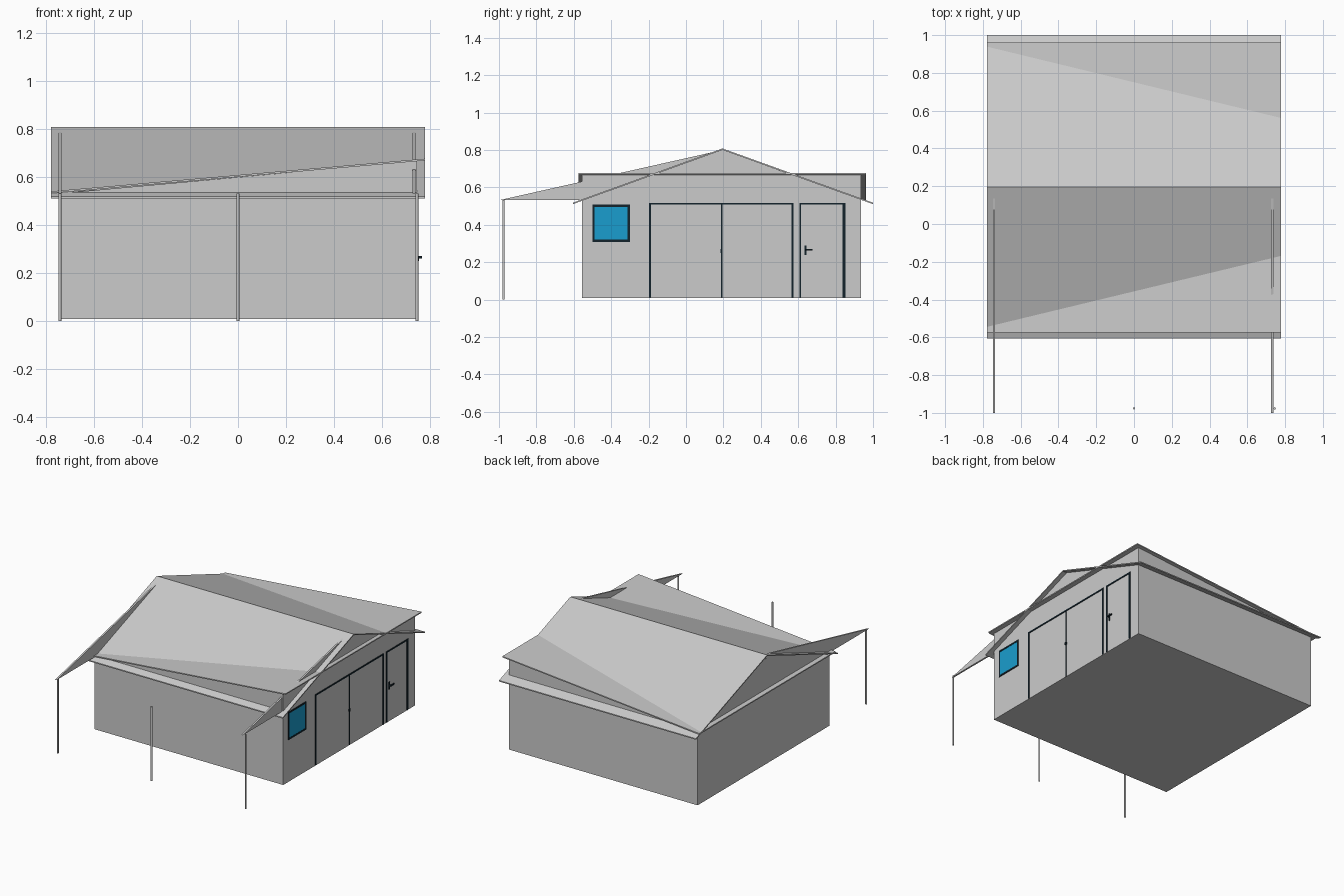
import bpy, bmesh
from mathutils import Vector

if "Cube" in bpy.data.objects:
    bpy.data.objects.remove(bpy.data.objects["Cube"])


def mat(name, col):
    m = bpy.data.materials.new(name)
    m.diffuse_color = col
    m.use_nodes = True
    m.node_tree.nodes["Principled BSDF"].inputs["Base Color"].default_value = m.diffuse_color
    return m


DARK = mat("dark_trim", (0.006, 0.016, 0.024, 1))
BLUE = mat("blue_glass", (0.01, 0.34, 0.62, 1))


def finish(name, bm, m=None):
    bmesh.ops.recalc_face_normals(bm, faces=bm.faces)
    me = bpy.data.meshes.new(name)
    bm.to_mesh(me)
    bm.free()
    ob = bpy.data.objects.new(name, me)
    bpy.context.collection.objects.link(ob)
    if m:
        me.materials.append(m)
    return ob


def prism(name, pts, axis, a, b, m=None):
    """Extrude a profile from a to b: (y, z) points along x, or (x, z) points along y."""
    bm = bmesh.new()
    to3 = (lambda p: (a, p[0], p[1])) if axis == 'x' else (lambda p: (p[0], a, p[1]))
    f = bm.faces.new([bm.verts.new(to3(p)) for p in pts])
    r = bmesh.ops.extrude_face_region(bm, geom=[f])
    d = Vector((b - a, 0, 0)) if axis == 'x' else Vector((0, b - a, 0))
    bmesh.ops.translate(bm, vec=d, verts=[v for v in r['geom'] if isinstance(v, bmesh.types.BMVert)])
    return finish(name, bm, m)


def box(name, x0, x1, y0, y1, z0, z1, m=None):
    return prism(name, [(y0, z0), (y1, z0), (y1, z1), (y0, z1)], 'x', x0, x1, m)


W = 0.746           # wall half width
R = 0.778           # roof half width
Y0, Y1 = -0.555, 0.935
TOP = 0.531
T = 0.008           # sheet thickness

# Walls with gable ends
prism("house_walls", [(Y0, 0.008), (Y1, 0.008), (Y1, TOP), (0.195, 0.801), (Y0, TOP)], 'x', -W, W)

# Gable roof sheets
prism("gable_roof", [(-0.605, 0.518), (0.195, 0.808), (1.0, 0.518),
                     (1.0, 0.510), (0.195, 0.800), (-0.605, 0.510)], 'x', -R, R)

# Single-slope roof crossing the gable, with the wedge of wall beneath it
prism("slope_wall", [(-W, TOP), (W, TOP), (W, 0.667)], 'y', Y0, Y1)
prism("slope_roof", [(-R, 0.540), (R, 0.676), (R, 0.676 - T), (-R, 0.540 - T)], 'y', -0.575, 0.962)

# Thin triangular porch side panels and posts
for side, x in (("left", -0.741), ("right", 0.732)):
    prism(side + "_porch_panel", [(-1.0, TOP), (-0.54, TOP), (0.165, 0.76), (0.165, 0.793)],
          'x', x - 0.006, x + 0.006)
for side, x in (("left", -0.741), ("middle", 0.0), ("right", 0.745)):
    bm = bmesh.new()
    bmesh.ops.create_cone(bm, cap_ends=True, segments=12, radius1=0.006, radius2=0.006, depth=TOP)
    bmesh.ops.translate(bm, vec=(x, -0.976, TOP / 2), verts=bm.verts)
    finish(side + "_porch_post", bm)

# Window on the right wall
F = W + 0.004
box("window_glass", W - 0.005, W + 0.002, -0.495, -0.305, 0.313, 0.503, BLUE)


def bars(name, items, x1=F):
    for i, (y0, y1, z0, z1) in enumerate(items):
        box(f"{name}_{i + 1}", W - 0.005, x1, y0, y1, z0, z1, DARK)


bars("window_frame", [(-0.500, -0.488, 0.308, 0.508), (-0.312, -0.300, 0.308, 0.508),
                      (-0.488, -0.312, 0.308, 0.320), (-0.488, -0.312, 0.496, 0.508)])

# Double door and single door trims
bars("double_door_frame", [(-0.197, -0.187, 0.01, 0.517), (0.186, 0.194, 0.01, 0.507),
                           (0.564, 0.576, 0.01, 0.517), (-0.187, 0.564, 0.507, 0.517)])
bars("side_door_frame", [(0.606, 0.615, 0.01, 0.517), (0.838, 0.852, 0.01, 0.517),
                         (0.615, 0.838, 0.507, 0.517)])

# Door handles
bars("double_door_knob", [(0.184, 0.196, 0.25, 0.27)], W + 0.008)
bars("side_door_handle_plate", [(0.634, 0.644, 0.238, 0.290)], W + 0.006)
bars("side_door_handle_stem", [(0.635, 0.643, 0.261, 0.270)], W + 0.018)
box("side_door_handle_lever", W + 0.011, W + 0.019, 0.635, 0.676, 0.261, 0.270, DARK)
